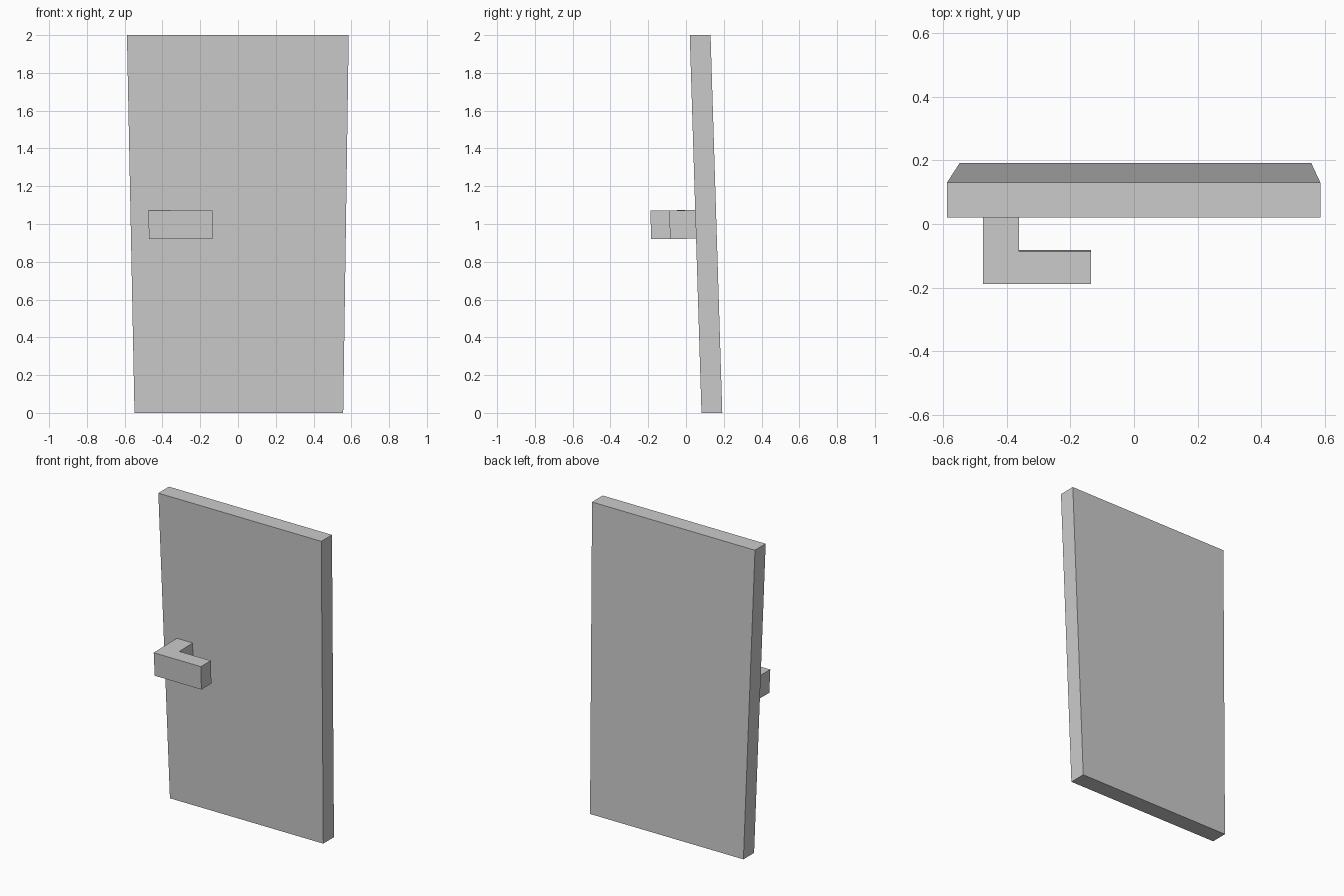
import bpy
import bmesh

if "Cube" in bpy.data.objects:
    bpy.data.objects.remove(bpy.data.objects["Cube"])


def loft(name, bottom, top):
    """Solid between two matching outlines (counter-clockwise from above)."""
    bm = bmesh.new()
    low = [bm.verts.new(p) for p in bottom]
    high = [bm.verts.new(p) for p in top]
    n = len(low)
    bm.faces.new(low[::-1])
    bm.faces.new(high)
    for i in range(n):
        j = (i + 1) % n
        bm.faces.new((low[i], low[j], high[j], high[i]))
    bmesh.ops.recalc_face_normals(bm, faces=bm.faces)
    mesh = bpy.data.meshes.new(name)
    bm.to_mesh(mesh)
    bm.free()
    obj = bpy.data.objects.new(name, mesh)
    bpy.context.collection.objects.link(obj)
    return obj


def rect(x0, x1, y0, y1, z):
    return [(x0, y0, z), (x1, y0, z), (x1, y1, z), (x0, y1, z)]


def l_shape(left, front, arm_back, z):
    # Stem runs into the door, arm turns to the right
    door_y = 0.082 - 0.031 * z
    stem, tip = -0.361, -0.135
    return [(left, front, z), (tip, front, z), (tip, arm_back, z),
            (stem, arm_back, z), (stem, door_y, z + 0.003), (left, door_y, z + 0.003)]


# Leaning door panel, wider at the top
loft("door_panel",
     rect(-0.548, 0.557, 0.082, 0.192, 0.0),
     rect(-0.588, 0.586, 0.02, 0.13, 2.0))

# L-shaped handle on the front
loft("door_handle",
     l_shape(-0.471, -0.184, -0.081, 0.92),
     l_shape(-0.475, -0.189, -0.087, 1.071))
